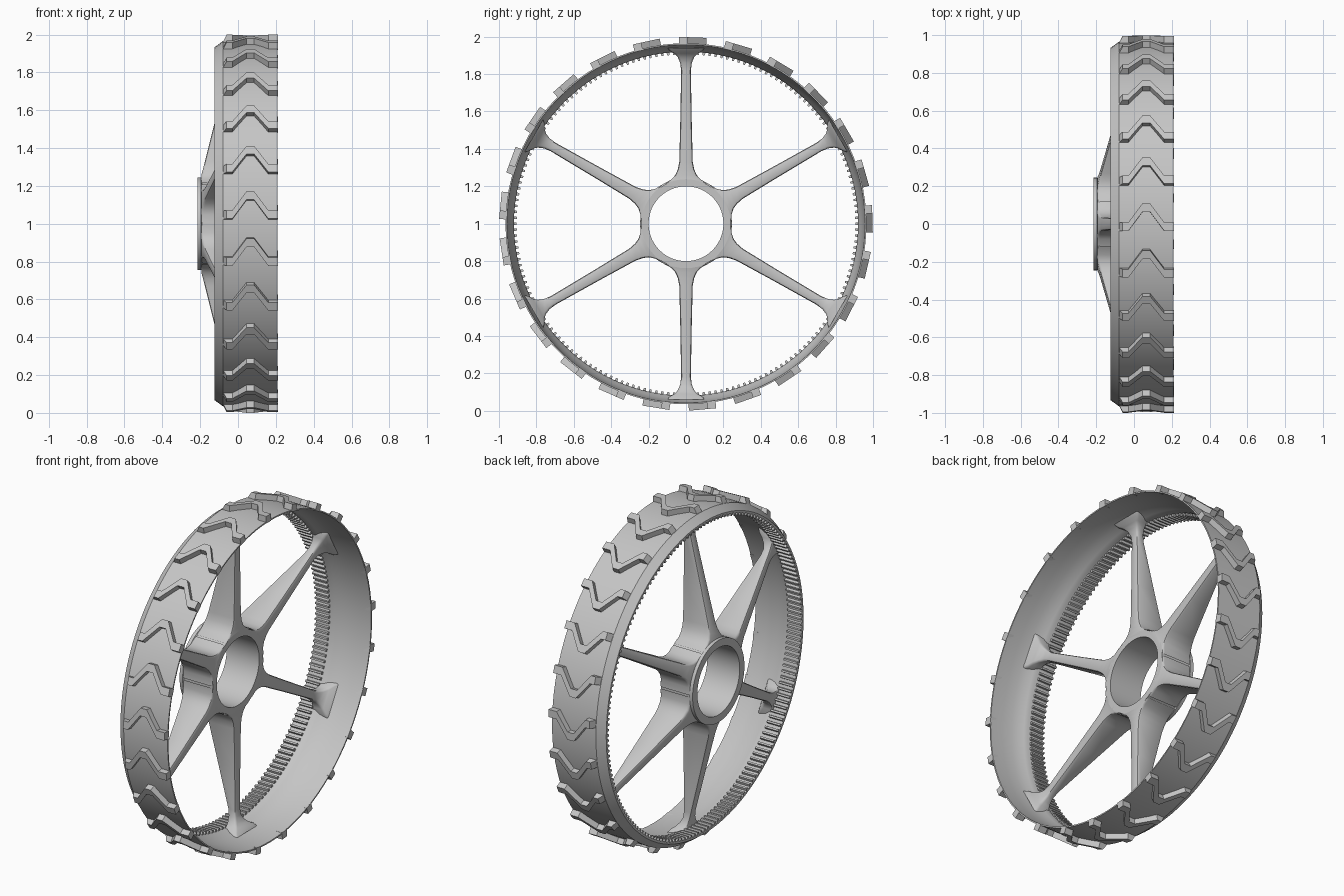
import bpy, bmesh, math
from mathutils import Vector, Matrix

cube = bpy.data.objects.get("Cube")
if cube:
    bpy.data.objects.remove(cube)

grey = bpy.data.materials.new("matte_grey")
grey.use_nodes = True
COLOR = (0.56, 0.56, 0.56, 1)
grey.diffuse_color = COLOR
grey.node_tree.nodes["Principled BSDF"].inputs["Base Color"].default_value = COLOR

AXLE = Vector((0, 0, 1))


def frame(deg):
    """Matrix from local (axial, tangent, radial) to a place round the wheel."""
    a = math.radians(deg)
    radial = Vector((0, -math.cos(a), math.sin(a)))
    tangent = Vector((0, math.sin(a), math.cos(a)))
    m = Matrix((Vector((1, 0, 0)), tangent, radial)).transposed().to_4x4()
    m.translation = AXLE
    return m


def loft(bm, rings, matrix, close=False):
    """Skin a series of equal rings; cap the ends unless it closes on itself."""
    loops = [[bm.verts.new(matrix @ Vector(p)) for p in ring] for ring in rings]
    n = len(loops[0])
    pairs = list(zip(loops, loops[1:]))
    if close:
        pairs.append((loops[-1], loops[0]))
    for a, b in pairs:
        for i in range(n):
            j = (i + 1) % n
            bm.faces.new((a[i], a[j], b[j], b[i]))
    if not close:
        bm.faces.new(loops[0][::-1])
        bm.faces.new(loops[-1])


def finish(name, bm, angle=None):
    bmesh.ops.recalc_face_normals(bm, faces=bm.faces[:])
    mesh = bpy.data.meshes.new(name)
    bm.to_mesh(mesh)
    bm.free()
    mesh.materials.append(grey)
    ob = bpy.data.objects.new(name, mesh)
    bpy.context.collection.objects.link(ob)
    if angle:
        bpy.ops.object.select_all(action='DESELECT')
        ob.select_set(True)
        bpy.context.view_layer.objects.active = ob
        bpy.ops.object.shade_smooth_by_angle(angle=math.radians(angle))
    return ob


def lathe(name, profile, segments):
    """Turn a closed (axial, radius) profile round the axle."""
    bm = bmesh.new()
    rings = []
    for k in range(segments):
        a = math.tau * k / segments
        rings.append([(x, r * math.sin(a), r * math.cos(a)) for x, r in profile])
    loft(bm, rings, Matrix.Translation(AXLE), close=True)
    return finish(name, bm, 25)


# Rim: chamfered outside, bowl-shaped inside
lathe("rim", [(-0.125, 0.92), (-0.125, 0.932), (-0.08, 0.965), (0.21, 0.965),
              (0.21, 0.957), (0.13, 0.954), (0.07, 0.948), (0.03, 0.939),
              (0.0, 0.928), (-0.02, 0.92)], 100)

# Hub: bored cylinder with a collar on the outer end
lathe("hub", [(-0.215, 0.2), (-0.215, 0.245), (-0.195, 0.245),
              (-0.19, 0.238), (0.0, 0.238), (0.0, 0.2)], 72)


# Spokes: tapered webs flaring into hub and rim
def spoke_ring(r, w, x0, x1):
    b = min(0.012, (x1 - x0) * 0.3)
    half = [(x0, w - b), (x0 + b * 0.3, w - b * 0.3), (x0 + b, w),
            (x1 - b, w), (x1 - b * 0.3, w - b * 0.3), (x1, w - b)]
    return ([(x, t, r) for x, t in half] +
            [(x, -t, r) for x, t in reversed(half)])


STATIONS = [  # radius, half width, outer edge, inner edge
    (0.215, 0.118, -0.195, 0), (0.235, 0.08, -0.195, 0), (0.26, 0.057, -0.193, 0),
    (0.29, 0.044, -0.185, 0), (0.33, 0.036, -0.175, 0), (0.53, 0.031, -0.125, 0),
    (0.82, 0.026, -0.052, 0), (0.86, 0.031, -0.045, 0.004),
    (0.89, 0.044, -0.042, 0.016), (0.91, 0.062, -0.04, 0.032),
    (0.925, 0.088, -0.04, 0.05), (0.94, 0.1, -0.04, 0.06)]
for k in range(6):
    bm = bmesh.new()
    loft(bm, [spoke_ring(*s) for s in STATIONS], frame(90 + 60 * k))
    finish(f"spoke_{k + 1}", bm, 40)

# Inner ring of gear teeth
TEETH = 180
bm = bmesh.new()
for k in range(TEETH):
    m = frame(360 * k / TEETH)
    rings = [[(-0.125, -w, r), (-0.035, -w, r), (-0.035, w, r), (-0.125, w, r)]
             for r, w in ((0.905, 0.005), (0.925, 0.009))]
    loft(bm, rings, m)
finish("gear_teeth", bm)

# Chevron tread blocks
UPPER = [(-0.082, -0.028), (-0.03, -0.028), (0.045, 0.073),
         (0.085, 0.073), (0.16, -0.028), (0.212, -0.028)]
outline = UPPER + [(x, t - 0.045) for x, t in reversed(UPPER)]
BLOCKS = 25
bm = bmesh.new()
for k in range(BLOCKS):
    base = [(x, t, 0.955) for x, t in outline]
    top = [(max(x, -0.06), t, 0.997) for x, t in outline]
    loft(bm, [base, top], frame(5.7 + 360 * k / BLOCKS))
finish("tread_blocks", bm)
